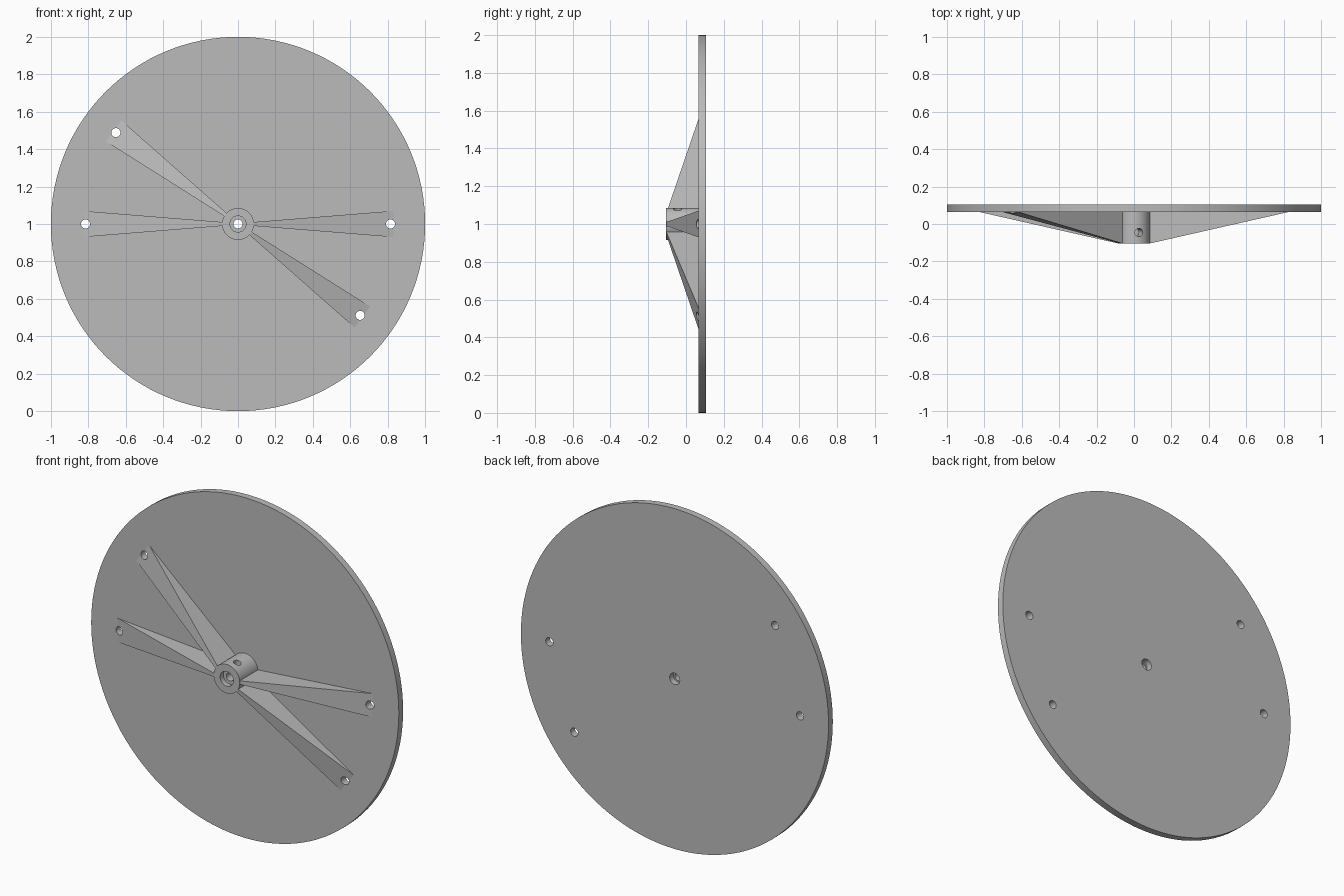
import bpy
import bmesh
from math import cos, sin, radians, pi
from mathutils import Matrix, Vector

default = bpy.data.objects.get("Cube")
if default:
    bpy.data.objects.remove(default, do_unlink=True)

GREY = (0.5, 0.5, 0.5, 1.0)
mat = bpy.data.materials.new("plain grey")
mat.use_nodes = True
mat.diffuse_color = GREY
mat.node_tree.nodes["Principled BSDF"].inputs["Base Color"].default_value = GREY

CENTRE = Vector((0, 0, 1))
FRONT, FACE, BACK = -0.105, 0.065, 0.105
HUB_R, RIB_END, HOLE_AT = 0.085, 0.83, 0.815
RIB_ANGLES = [radians(a) for a in (0, 180, 143.2, -36.8)]


def add_object(name, bm):
    bmesh.ops.recalc_face_normals(bm, faces=bm.faces)
    mesh = bpy.data.meshes.new(name)
    bm.to_mesh(mesh)
    bm.free()
    mesh.materials.append(mat)
    obj = bpy.data.objects.new(name, mesh)
    bpy.context.collection.objects.link(obj)
    return obj


def rod(name, start, end, radius, sides=32):
    """Closed cylinder between two points."""
    start, end = Vector(start), Vector(end)
    axis = end - start
    turn = axis.to_track_quat("Z", "Y").to_matrix().to_4x4()
    bm = bmesh.new()
    bmesh.ops.create_cone(bm, cap_ends=True, segments=sides, radius1=radius,
                          radius2=radius, depth=axis.length,
                          matrix=Matrix.Translation((start + end) / 2) @ turn)
    return add_object(name, bm)


def y_rod(name, x, z, y0, y1, radius, sides=32):
    return rod(name, (x, y0, z), (x, y1, z), radius, sides)


def rib(name, angle):
    """Wedge that widens outward while it slopes down to the plate."""
    # Each station: distance from the axis, half width, front y
    stations = [(0.065, 0.009, FRONT), (0.08, 0.01, FRONT), (RIB_END, 0.07, FACE)]
    bm = bmesh.new()
    rings = []
    for r, w, y in stations:
        corners = ((-w, y), (w, y), (w, FACE + 0.01), (-w, FACE + 0.01))
        rings.append([bm.verts.new((r, cy, cz)) for cz, cy in corners])
    for a, b in zip(rings, rings[1:]):
        for i in range(4):
            j = (i + 1) % 4
            bm.faces.new((a[i], a[j], b[j], b[i]))
    bm.faces.new(rings[0])
    bm.faces.new(rings[-1])
    bm.transform(Matrix.Translation(CENTRE) @ Matrix.Rotation(-angle, 4, "Y"))
    return add_object(name, bm)


def cut(obj, cutters):
    """Subtract every cutter and bake the result."""
    for c in cutters:
        mod = obj.modifiers.new("hole", "BOOLEAN")
        mod.operation = "DIFFERENCE"
        mod.solver = "EXACT"
        mod.object = c
    bpy.context.view_layer.update()
    graph = bpy.context.evaluated_depsgraph_get()
    baked = bpy.data.meshes.new_from_object(obj.evaluated_get(graph))
    obj.modifiers.clear()
    obj.data = baked


# Solid parts
plate = y_rod("round_plate", 0, 1, FACE, BACK, 1.0, 128)
hub = y_rod("hub", 0, 1, FRONT, FACE, HUB_R, 64)
ribs = [rib("rib_%d" % (i + 1), a) for i, a in enumerate(RIB_ANGLES)]

# Cutters for the mounting holes, stepped bore and set screw
mounts = [y_rod("mount_cutter", HOLE_AT * cos(a), 1 + HOLE_AT * sin(a), -0.2, 0.2, 0.024)
          for a in RIB_ANGLES]
bore = y_rod("bore_cutter", 0, 1, -0.2, 0.2, 0.024)
front_recess = y_rod("front_recess_cutter", 0, 1, -0.2, FRONT + 0.03, 0.043)
back_recess = y_rod("back_recess_cutter", 0, 1, FACE + 0.005, 0.2, 0.033)
tilt = radians(71.5)
out = Vector((cos(tilt), 0, sin(tilt)))
base = CENTRE + Vector((0, -0.045, 0))
screw = rod("screw_cutter", base, base + out * 0.15, 0.022)

cut(plate, mounts + [bore, back_recess])
cut(hub, [bore, front_recess, screw])
for r, m in zip(ribs, mounts):
    cut(r, [m])

for c in mounts + [bore, front_recess, back_recess, screw]:
    bpy.data.objects.remove(c, do_unlink=True)

# Smooth round walls, keep hard edges
bpy.ops.object.select_all(action="DESELECT")
for obj in [plate, hub] + ribs:
    obj.select_set(True)
bpy.context.view_layer.objects.active = plate
bpy.ops.object.shade_smooth_by_angle(angle=pi / 15)
